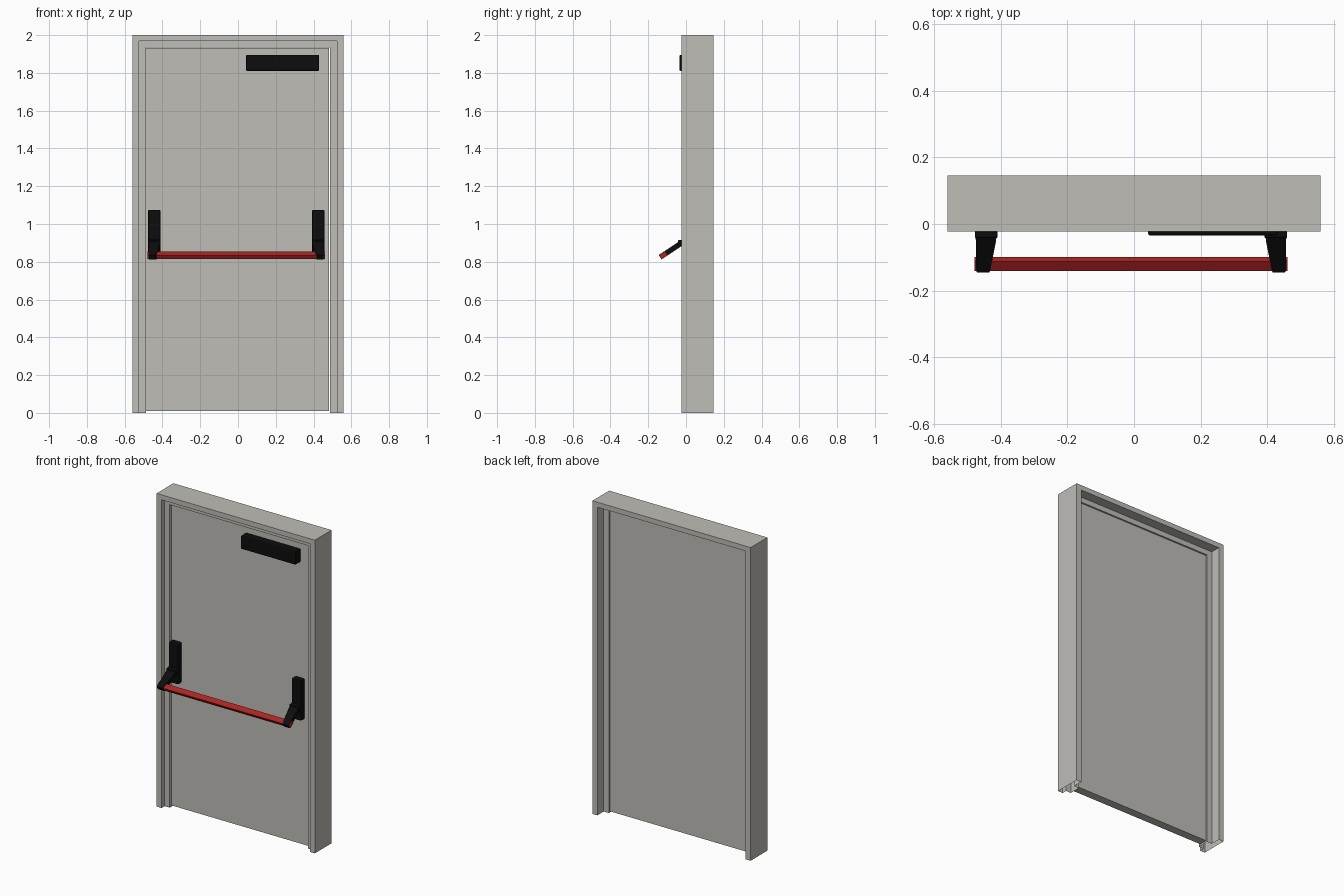
import bpy, bmesh
from mathutils import Vector

if "Cube" in bpy.data.objects:
    bpy.data.objects.remove(bpy.data.objects["Cube"], do_unlink=True)


def material(name, rgb):
    m = bpy.data.materials.new(name)
    m.use_nodes = True
    m.diffuse_color = (*rgb, 1)
    m.node_tree.nodes["Principled BSDF"].inputs["Base Color"].default_value = (*rgb, 1)
    return m


GREY = material("warm_grey_paint", (0.52, 0.51, 0.475))
BLACK = material("black_plastic", (0.004, 0.004, 0.004))
RED = material("red_bar_paint", (0.40, 0.018, 0.016))


def loft(name, rings, mat, caps=True, bevel=0):
    """Join matching closed rings of points into one part."""
    bm = bmesh.new()
    loops = [[bm.verts.new(p) for p in ring] for ring in rings]
    n = len(loops[0])
    for a, b in zip(loops, loops[1:]):
        for i in range(n):
            j = (i + 1) % n
            bm.faces.new((a[i], a[j], b[j], b[i]))
    if caps:
        bm.faces.new(loops[0])
        bm.faces.new(loops[-1])
    bmesh.ops.recalc_face_normals(bm, faces=bm.faces)
    mesh = bpy.data.meshes.new(name)
    bm.to_mesh(mesh)
    bm.free()
    mesh.materials.append(mat)
    ob = bpy.data.objects.new(name, mesh)
    bpy.context.collection.objects.link(ob)
    if bevel:
        mod = ob.modifiers.new("bevel", "BEVEL")
        mod.width = bevel
        mod.segments = 2
    return ob


def box(name, x, y, z, mat, bevel=0):
    rings = [[(px, y[0], z[0]), (px, y[1], z[0]), (px, y[1], z[1]), (px, y[0], z[1])]
             for px in x]
    return loft(name, rings, mat, bevel=bevel)


# Frame: stepped hollow profile (inset, depth) swept up, across and down, open at the feet
W, H = 0.559, 2.0
profile = [(0, -0.023), (0.035, -0.023), (0.035, 0.008), (0.071, 0.008),
           (0.071, 0.082), (0.035, 0.082), (0.035, 0.146), (0, 0.146)]
path = [(-1, 0), (-1, 1), (1, 1), (1, 0)]
loft("door_frame",
     [[(sx * (W - d), y, top * (H - d * 0.92)) for d, y in profile] for sx, top in path],
     GREY, caps=False)

# Door leaf, slightly recessed between the frame steps
box("door_leaf", (-0.486, 0.482), (0.022, 0.076), (0.01, 1.931), GREY)

# Door closer
box("door_closer", (0.042, 0.43), (-0.035, 0.022), (1.81, 1.896), BLACK, 0.008)

# Push bar: pads, hinges and sloping arms on both sides, joined by a red bar
CX = -0.009
u = Vector((0, -0.83, -0.555))      # along the arm
n = Vector((0, -0.555, 0.83))       # across the arm
tip = Vector((0, -0.137, 0.824))


def section(center, half_u, half_n):
    return [center + u * a * half_u + n * b * half_n
            for a, b in ((-1, -1), (1, -1), (1, 1), (-1, 1))]


for side, s in (("right", -1), ("left", 1)):
    xs = (CX + s * 0.400, CX + s * 0.468)
    box(side + "_bar_pad", xs, (-0.02, 0.022), (0.815, 1.075), BLACK, 0.009)
    box(side + "_bar_hinge", xs, (-0.042, 0), (0.885, 0.915), BLACK, 0.004)
    rings = []
    for back, inner, outer in ((0.15, 0.401, 0.466), (0.11, 0.405, 0.465),
                               (0.012, 0.421, 0.464), (0, 0.424, 0.462)):
        c = tip - u * back
        rings.append([c + n * h + Vector((CX + s * off, 0, 0))
                      for off, h in ((inner, -0.014), (outer, -0.014),
                                     (outer, 0.014), (inner, 0.014))])
    loft(side + "_bar_arm", rings, BLACK)

bar = Vector((0, -0.120, 0.834))
loft("push_bar", [section(bar + Vector((CX + s * 0.469, 0, 0)), 0.017, 0.012)
                  for s in (-1, 1)], RED)
